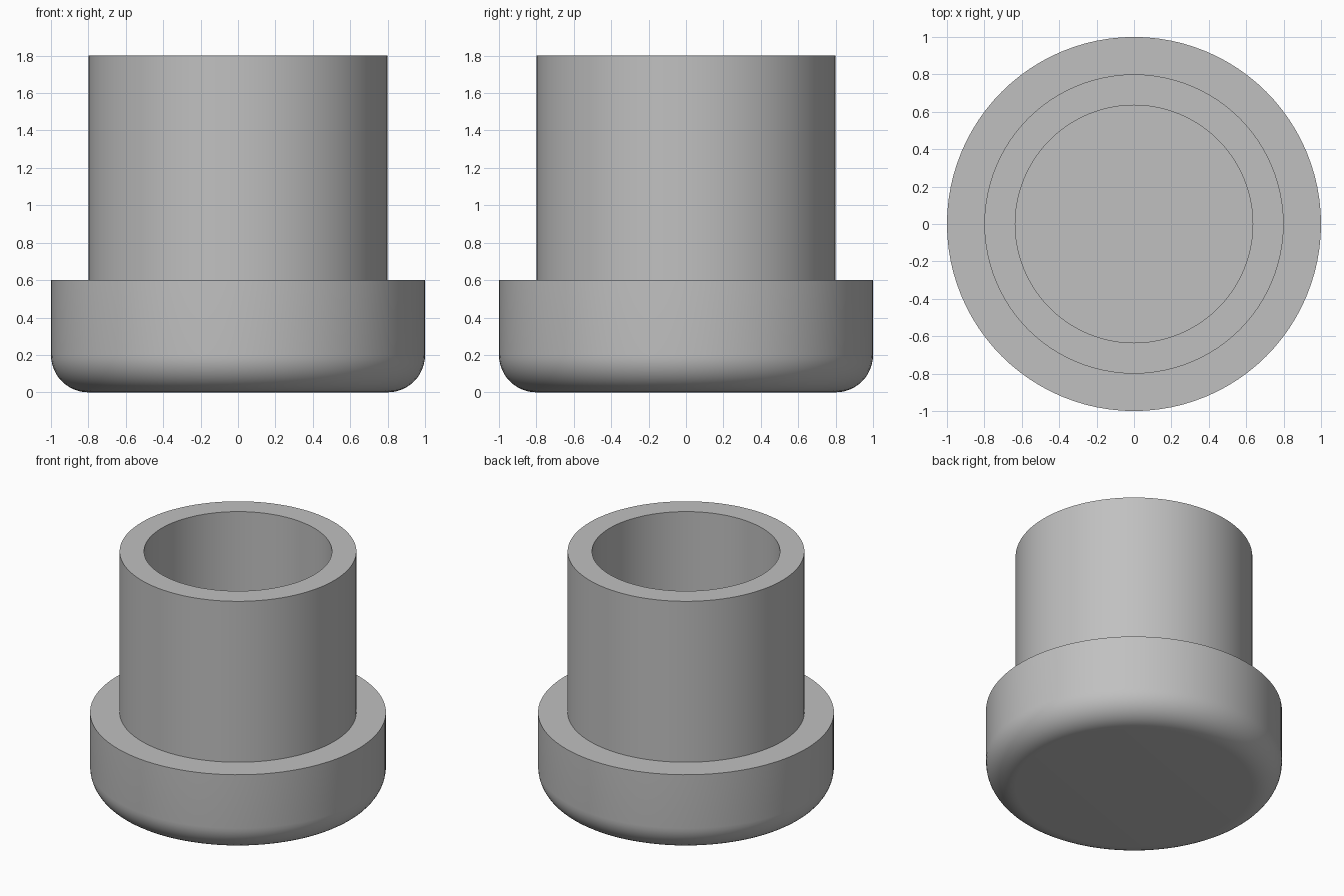
import bpy
import bmesh
import math

cube = bpy.data.objects.get("Cube")
if cube:
    bpy.data.objects.remove(cube, do_unlink=True)

SIDES = 96
BASE_R, TUBE_R, BORE_R = 1.0, 0.8, 0.635
FLANGE_Z, TOP_Z = 0.6, 1.8
FILLET = 0.2
FILLET_STEPS = 12

grey = bpy.data.materials.new("plain grey")
grey.use_nodes = True
colour = (0.53, 0.53, 0.53, 1)
grey.diffuse_color = colour
grey.node_tree.nodes["Principled BSDF"].inputs["Base Color"].default_value = colour

# Half section: flat bottom, rounded lower edge, flange, tube wall, blind bore
profile = [(0, 0)]
for i in range(FILLET_STEPS + 1):
    a = math.pi / 2 * i / FILLET_STEPS
    profile.append((BASE_R - FILLET + FILLET * math.sin(a),
                    FILLET - FILLET * math.cos(a)))
profile += [(BASE_R, FLANGE_Z), (TUBE_R, FLANGE_Z), (TUBE_R, TOP_Z),
            (BORE_R, TOP_Z), (BORE_R, FLANGE_Z), (0, FLANGE_Z)]

# Revolve the section about the vertical axis
bm = bmesh.new()
verts = [bm.verts.new((r, 0, z)) for r, z in profile]
edges = [bm.edges.new(pair) for pair in zip(verts, verts[1:])]
bmesh.ops.spin(bm, geom=verts + edges, cent=(0, 0, 0), axis=(0, 0, 1),
               angle=2 * math.pi, steps=SIDES, use_merge=True)
bmesh.ops.remove_doubles(bm, verts=bm.verts, dist=0.0001)
bmesh.ops.recalc_face_normals(bm, faces=bm.faces)

mesh = bpy.data.meshes.new("flanged_plug")
bm.to_mesh(mesh)
bm.free()
mesh.materials.append(grey)
plug = bpy.data.objects.new("flanged_plug", mesh)
bpy.context.collection.objects.link(plug)

# Smooth the curved walls, keep the rims crisp
bpy.ops.object.select_all(action='DESELECT')
plug.select_set(True)
bpy.context.view_layer.objects.active = plug
bpy.ops.object.shade_smooth_by_angle(angle=math.radians(30))
